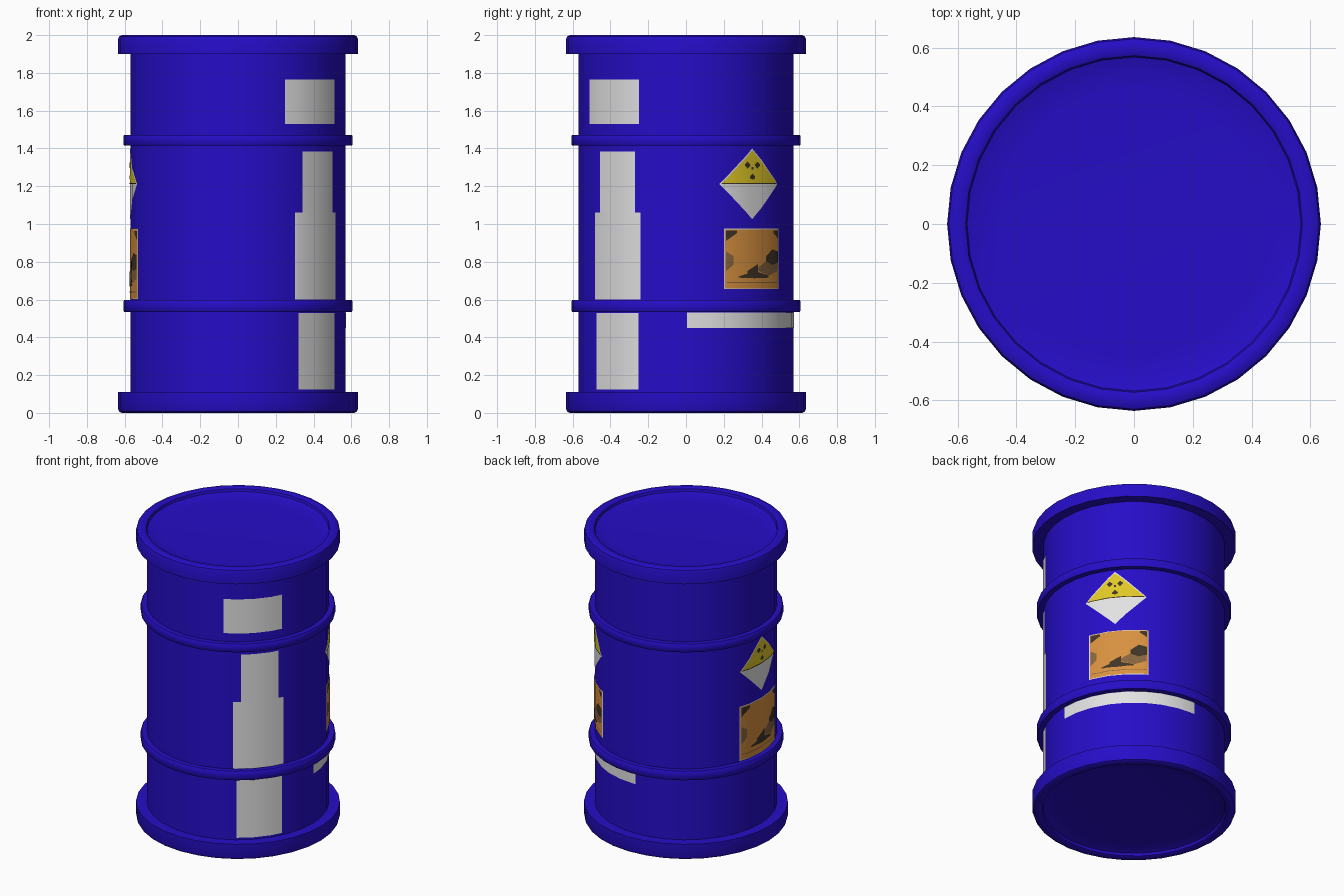
import bpy, bmesh, math

cube = bpy.data.objects.get("Cube")
if cube:
    bpy.data.objects.remove(cube, do_unlink=True)

SIDES = 32
STEP = 360 / SIDES
BODY_R = 0.568


def material(name, rgb):
    mat = bpy.data.materials.new(name)
    mat.use_nodes = True
    mat.diffuse_color = (*rgb, 1)
    bsdf = mat.node_tree.nodes["Principled BSDF"]
    bsdf.inputs["Base Color"].default_value = (*rgb, 1)
    bsdf.inputs["Roughness"].default_value = 0.6
    return mat


blue = material("drum blue", (0.019, 0.004, 0.57))
white = material("label white", (0.76, 0.76, 0.76))
yellow = material("warning yellow", (0.74, 0.57, 0.02))
orange = material("label orange", (0.68, 0.28, 0.05))
brown = material("print brown", (0.24, 0.13, 0.05))
dark = material("print dark", (0.05, 0.035, 0.02))


def finish(bm, name, mat):
    mesh = bpy.data.meshes.new(name)
    bm.to_mesh(mesh)
    bm.free()
    mesh.materials.append(mat)
    obj = bpy.data.objects.new(name, mesh)
    bpy.context.collection.objects.link(obj)
    bpy.ops.object.select_all(action="DESELECT")
    bpy.context.view_layer.objects.active = obj
    obj.select_set(True)
    bpy.ops.object.shade_smooth_by_angle(angle=math.radians(40))
    return obj


def lathe(name, profile, closed=False):
    """Spin an (r, z) profile around the z axis."""
    bm = bmesh.new()
    verts = [bm.verts.new((r, 0, z)) for r, z in profile]
    edges = [bm.edges.new(pair) for pair in zip(verts, verts[1:])]
    if closed:
        edges.append(bm.edges.new((verts[-1], verts[0])))
    bmesh.ops.spin(bm, geom=verts + edges, cent=(0, 0, 0), axis=(0, 0, 1),
                   angle=math.tau, steps=SIDES, use_duplicate=False)
    bmesh.ops.remove_doubles(bm, verts=bm.verts, dist=0.0005)
    bmesh.ops.recalc_face_normals(bm, faces=bm.faces)
    return finish(bm, name, blue)


def on_wall(angle, z, lift):
    """Point on the faceted wall at an angle in degrees."""
    half = math.radians(STEP / 2)
    off = math.radians(angle % STEP) - half
    r = BODY_R * math.cos(half) / math.cos(off) + lift
    a = math.radians(angle)
    return (r * math.cos(a), r * math.sin(a), z)


def plate(name, mat, a0, a1, low, high, lift=0.003):
    """Thin plate hugging the wall; low and high are lists of evenly spaced heights."""
    def height(levels, t):
        f = t * (len(levels) - 1)
        i = min(int(f), len(levels) - 2)
        return levels[i] + (levels[i + 1] - levels[i]) * (f - i)

    cuts = {a0, a1}
    cuts.update(k * STEP for k in range(-SIDES, SIDES) if a0 < k * STEP < a1)
    n = max(len(low), len(high)) - 1
    cuts.update(a0 + (a1 - a0) * k / n for k in range(1, n))
    bm = bmesh.new()
    columns = []
    for a in sorted(cuts):
        t = (a - a0) / (a1 - a0)
        columns.append([bm.verts.new(on_wall(a, height(lv, t), lift)) for lv in (low, high)])
    for left, right in zip(columns, columns[1:]):
        bm.faces.new((left[0], right[0], right[1], left[1]))
    bmesh.ops.remove_doubles(bm, verts=bm.verts, dist=0.0005)
    return finish(bm, name, mat)


def flat(name, mat, a0, a1, z0, z1, lift=0.003):
    return plate(name, mat, a0, a1, [z0, z0], [z1, z1], lift)


# Drum wall and hoops
lathe("drum_wall", [(BODY_R, 0.1), (BODY_R, 1.91)])
for name, z0, z1 in (("lower_hoop", 0.535, 0.597), ("upper_hoop", 1.415, 1.472)):
    lathe(name, [(0.56, z0), (0.602, z0), (0.607, z0 + 0.006),
                 (0.607, z1 - 0.006), (0.602, z1), (0.56, z1)], True)

# Rims with recessed dished ends
for part, end, way, depth in (("top", 2, -1, 0.1), ("bottom", 0, 1, 0.11)):
    section = [(0.56, depth), (0.636, depth), (0.636, 0.025), (0.63, 0.008),
               (0.615, 0), (0.585, 0), (0.573, 0.006), (0.568, 0.022),
               (0.53, 0.034), (0.46, 0.04), (0, 0.04)]
    lathe(part + "_rim_and_end", [(r, end + way * d) for r, d in section])

# Plain white labels
flat("top_label", white, -64, -26, 1.53, 1.765)
flat("upper_label", white, -53, -28.5, 1.06, 1.385)
flat("middle_label", white, -58, -25, 0.6, 1.06)
flat("lower_label", white, -56, -26.3, 0.125, 0.53)
flat("strip_label", white, 0.5, 91.5, 0.45, 0.532)


def diamond(side, a, half):
    """Warning diamond with yellow upper half and a trefoil."""
    mid, top, bottom = 1.212, 1.4, 1.025
    plate(side + "_diamond_base", white, a - half, a + half, [mid, bottom, mid], [mid, top, mid])
    plate(side + "_diamond_yellow", yellow, a - half + 1, a + half - 1,
          [mid] * 2, [mid, top - 0.01, mid], 0.005)
    flat(side + "_diamond_line", dark, a - half + 1.5, a + half - 1.5, mid, mid + 0.006, 0.006)
    for i, off in enumerate((-3.3, 3.3)):
        plate(f"{side}_trefoil_blade_{i}", dark, a + off - 1.8, a + off + 1.8,
              [1.31, 1.292, 1.31], [1.315, 1.33, 1.315], 0.007)
    plate(side + "_trefoil_foot", dark, a - 1.8, a + 1.8,
          [1.242, 1.235, 1.242], [1.25, 1.268, 1.25], 0.007)
    flat(side + "_trefoil_hub", dark, a - 0.7, a + 0.7, 1.288, 1.302, 0.007)


def picture_label(side, a0, a1, z0, z1):
    """Orange label with a printed dark motif, placed by fractions of the label."""
    def mark(name, mat, u0, u1, low, high, lift=0.006):
        def zs(levels):
            return [z0 + (z1 - z0) * v for v in levels]
        plate(f"{side}_picture_{name}", mat, a0 + (a1 - a0) * u0, a0 + (a1 - a0) * u1,
              zs(low), zs(high), lift)

    mark("border", white, 0, 1, [0, 0], [1, 1], 0.003)
    mark("field", orange, 0.015, 0.985, [0.012] * 2, [0.988] * 2, 0.0045)
    mark("corner_left", dark, 0.03, 0.2, [0.8, 0.93], [0.97, 0.97])
    mark("corner_right", dark, 0.86, 0.97, [0.93, 0.84], [0.97, 0.97])
    mark("bottom_line", brown, 0.04, 0.95, [0.1] * 2, [0.115] * 2)
    mark("shade_left", brown, 0.03, 0.14, [0.3, 0.4], [0.62, 0.55])
    mark("shade_right", brown, 0.55, 0.96, [0.3, 0.22, 0.3], [0.36, 0.5, 0.45])
    mark("ground", dark, 0.22, 0.75, [0.19, 0.18, 0.19], [0.21, 0.3, 0.22], 0.007)
    mark("stroke", dark, 0.36, 0.55, [0.26, 0.26], [0.3, 0.42], 0.007)
    mark("block", dark, 0.7, 0.97, [0.46, 0.4, 0.44], [0.54, 0.66, 0.62], 0.007)


# Warning labels on both flanks
diamond("left", 38, 20)
diamond("right", 180.8, 19.5)
picture_label("left", 20.6, 59.3, 0.655, 0.975)
picture_label("right", 161, 202, 0.6, 0.975)
